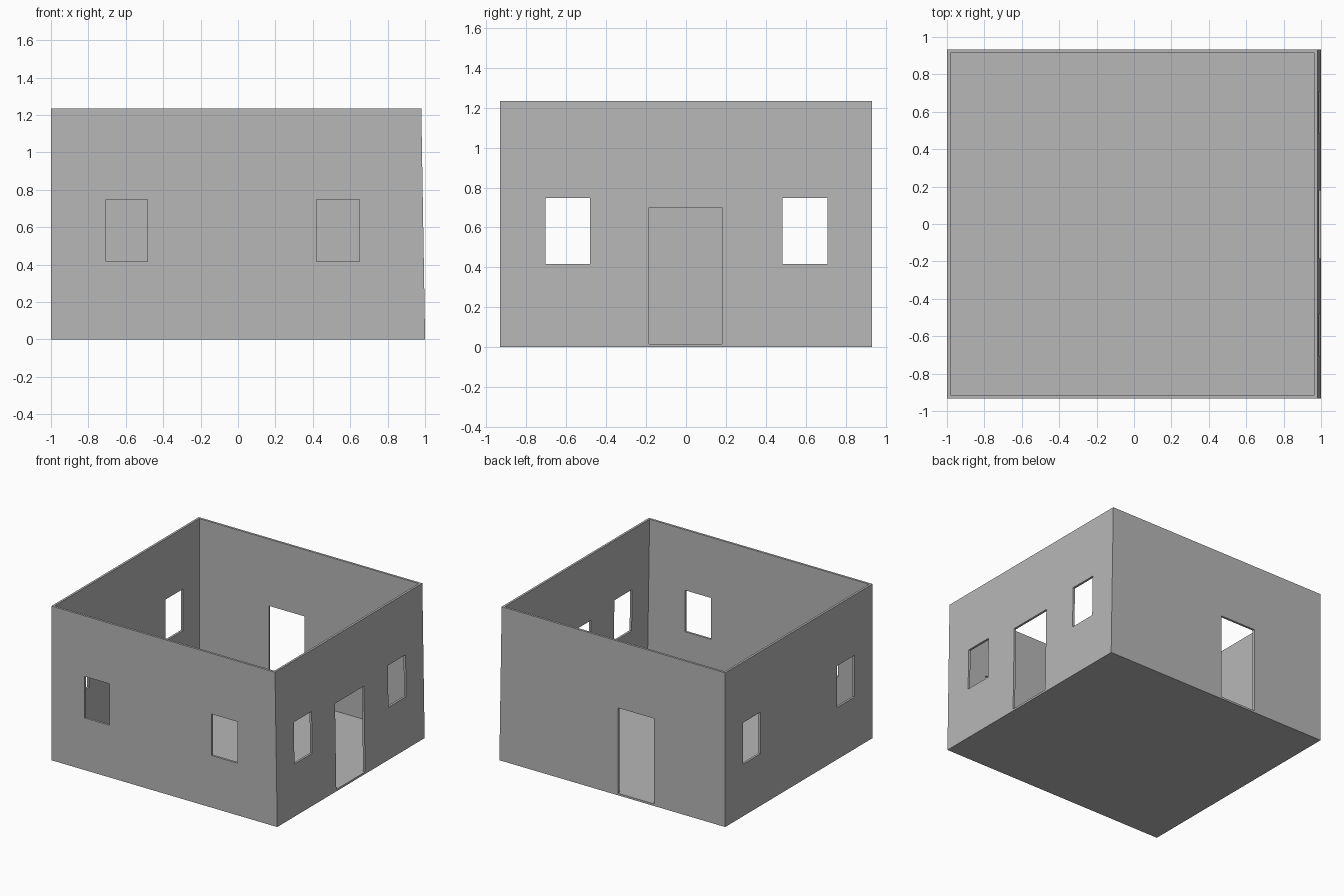
import bpy
import bmesh
from mathutils import Vector

if "Cube" in bpy.data.objects:
    bpy.data.objects.remove(bpy.data.objects["Cube"])

FLOOR, TOP, T = 0.016, 1.234, 0.018    # floor top, wall top, wall thickness
X, Y = 1.0, 0.932                      # outer half sizes
LEAN = 0.02                            # right wall leans inward at the top

grey = bpy.data.materials.new("plain_grey")
grey.diffuse_color = (0.476, 0.476, 0.476, 1)
grey.use_nodes = True
grey.node_tree.nodes["Principled BSDF"].inputs["Base Color"].default_value = grey.diffuse_color


def finish(name, bm):
    bmesh.ops.recalc_face_normals(bm, faces=bm.faces)
    mesh = bpy.data.meshes.new(name)
    bm.to_mesh(mesh)
    bm.free()
    mesh.materials.append(grey)
    bpy.context.collection.objects.link(bpy.data.objects.new(name, mesh))


def wall(name, place, inward, half, holes):
    """Flat wall panel with rectangular openings (u0, u1, z0, z1), thickened inward."""
    us = sorted({-half, half, *[h[0] for h in holes], *[h[1] for h in holes]})
    zs = sorted({FLOOR, TOP, *[h[2] for h in holes], *[h[3] for h in holes]})
    bm = bmesh.new()
    grid = [[bm.verts.new(place(u, z)) for z in zs] for u in us]
    for i in range(len(us) - 1):
        for j in range(len(zs) - 1):
            u, z = (us[i] + us[i + 1]) / 2, (zs[j] + zs[j + 1]) / 2
            if not any(a < u < b and c < z < d for a, b, c, d in holes):
                bm.faces.new((grid[i][j], grid[i + 1][j],
                              grid[i + 1][j + 1], grid[i][j + 1]))
    # merge coplanar cells, then thicken
    loose = [v for v in bm.verts if not v.link_faces]
    bmesh.ops.delete(bm, geom=loose, context='VERTS')
    new = bmesh.ops.extrude_face_region(bm, geom=bm.faces[:], use_keep_orig=True)["geom"]
    moved = [g for g in new if isinstance(g, bmesh.types.BMVert)]
    bmesh.ops.translate(bm, verts=moved, vec=Vector(inward) * T)
    # slight lean of everything that touches the right side
    for v in bm.verts:
        if v.co.x > 0.9:
            v.co.x -= LEAN * (v.co.z - FLOOR) / (TOP - FLOOR)
    finish(name, bm)


# floor slab
bm = bmesh.new()
bmesh.ops.create_cube(bm, size=1)
for v in bm.verts:
    v.co = (v.co.x * 2 * X, v.co.y * 2 * Y, (v.co.z + 0.5) * FLOOR)
finish("floor", bm)

# openings
side_windows = [(-0.705, -0.48, 0.416, 0.749), (0.484, 0.708, 0.416, 0.749)]
front_windows = [(-0.705, -0.484, 0.417, 0.749), (0.42, 0.65, 0.417, 0.749)]
side_door = (-0.185, 0.18, FLOOR, 0.70)
back_door = (-0.367, -0.052, FLOOR, 0.70)

# four walls; front and back fit between the side walls
wall("front_wall", lambda u, z: (u, -Y, z), (0, 1, 0), X - T, front_windows)
wall("back_wall", lambda u, z: (u, Y, z), (0, -1, 0), X - T, [back_door])
wall("left_wall", lambda u, z: (-X, u, z), (1, 0, 0), Y, side_windows)
wall("right_wall", lambda u, z: (X, u, z), (-1, 0, 0), Y, side_windows + [side_door])
